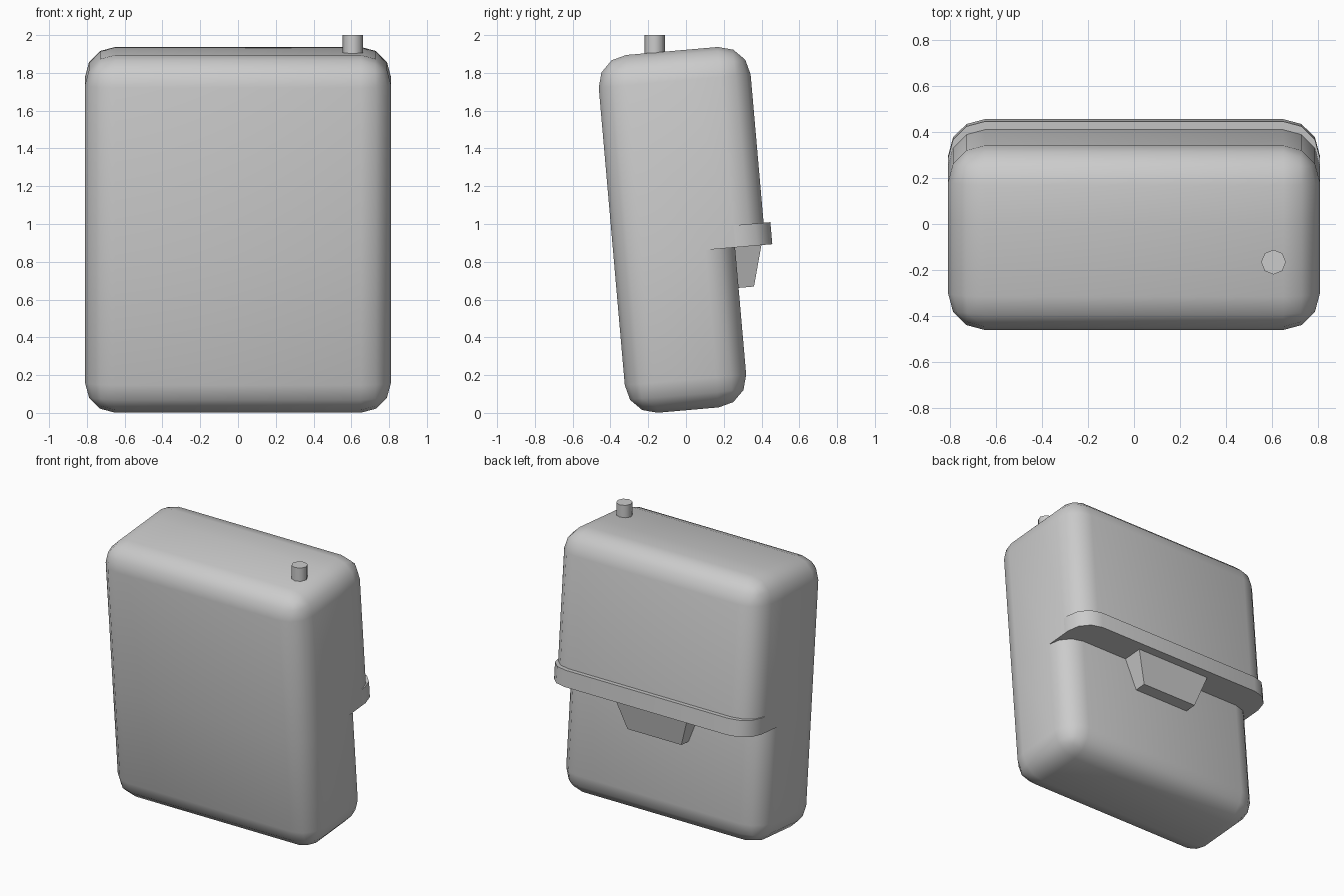
import bpy, bmesh, math
from mathutils import Matrix, Vector

if "Cube" in bpy.data.objects:
    bpy.data.objects.remove(bpy.data.objects["Cube"])

TILT = Matrix.Rotation(math.radians(5), 4, 'X')
W, R, FRONT = 0.81, 0.16, -0.31
BOTTOM, TOP, SEAM = 0.014, 1.915, 0.85
LOW_BACK, UP_BACK, BAND_BACK = 0.335, 0.497, 0.533


def finish(bm, name, tilt=True):
    bmesh.ops.recalc_face_normals(bm, faces=bm.faces)
    if tilt:
        bm.transform(TILT)
    me = bpy.data.meshes.new(name)
    bm.to_mesh(me)
    bm.free()
    ob = bpy.data.objects.new(name, me)
    bpy.context.collection.objects.link(ob)
    bpy.ops.object.select_all(action='DESELECT')
    ob.select_set(True)
    bpy.context.view_layer.objects.active = ob
    bpy.ops.object.shade_smooth_by_angle(angle=math.radians(50))
    return ob


def all_geom(bm):
    return bm.verts[:] + bm.edges[:] + bm.faces[:]


def rounded_half(back, upper):
    """Rounded box cut open at the seam height."""
    bm = bmesh.new()
    size = (2 * W, back - FRONT, TOP - BOTTOM)
    centre = (0, (back + FRONT) / 2, (TOP + BOTTOM) / 2)
    bmesh.ops.create_cube(bm, size=1, matrix=Matrix.Translation(centre) @ Matrix.Diagonal((*size, 1)))
    bmesh.ops.bevel(bm, geom=bm.edges[:], offset=R, segments=3, profile=0.5, affect='EDGES')
    bmesh.ops.bisect_plane(bm, geom=all_geom(bm), plane_co=(0, 0, SEAM), plane_no=(0, 0, 1),
                           clear_inner=upper, clear_outer=not upper)
    return bm


def prism(name, rings):
    """Solid between two rings of points with equal counts."""
    bm = bmesh.new()
    a, b = [[bm.verts.new(p) for p in ring] for ring in rings]
    n = len(a)
    bm.faces.new(a)
    bm.faces.new(b)
    for i in range(n):
        j = (i + 1) % n
        bm.faces.new((a[i], a[j], b[j], b[i]))
    return finish(bm, name)


# Body: shallow lower half and deeper upper half, welded with a ledge
body = rounded_half(LOW_BACK, False)
upper = rounded_half(UP_BACK, True)
bmesh.ops.bisect_plane(upper, geom=all_geom(upper), plane_co=(0, LOW_BACK - R, 0), plane_no=(0, 1, 0))
tmp = bpy.data.meshes.new("upper_tmp")
upper.to_mesh(tmp)
upper.free()
body.from_mesh(tmp)
bpy.data.meshes.remove(tmp)
bmesh.ops.remove_doubles(body, verts=body.verts, dist=0.001)
rim = [e for e in body.edges if e.is_boundary]
bmesh.ops.holes_fill(body, edges=rim, sides=0)
finish(body, "pack_body")


# Band: raised lip around the back of the lid
def back_arc(back):
    right = [(W - R + R * math.cos(math.radians(a)), back - R + R * math.sin(math.radians(a)))
             for a in (0, 30, 60, 90)]
    return right + [(-x, y) for x, y in reversed(right)]


outline = back_arc(BAND_BACK) + back_arc(UP_BACK)[::-1]
prism("lid_band", [[(x, y, z) for x, y in outline] for z in (SEAM, 0.967)])


# Latch: tapered tab hanging below the band
def rect(half, y0, y1, z):
    return [(-half, y0, z), (half, y0, z), (half, y1, z), (-half, y1, z)]


prism("latch", [rect(0.215, LOW_BACK - 0.02, 0.417, 0.635), rect(0.29, LOW_BACK - 0.02, 0.475, SEAM)])

# Antenna stub: upright octagonal post on top
stub = bmesh.new()
bmesh.ops.create_cone(stub, cap_ends=True, segments=8, radius1=0.054, radius2=0.054, depth=0.13,
                      matrix=Matrix.Translation((0.608, -0.166, 1.935)))
finish(stub, "antenna_stub", tilt=False)
